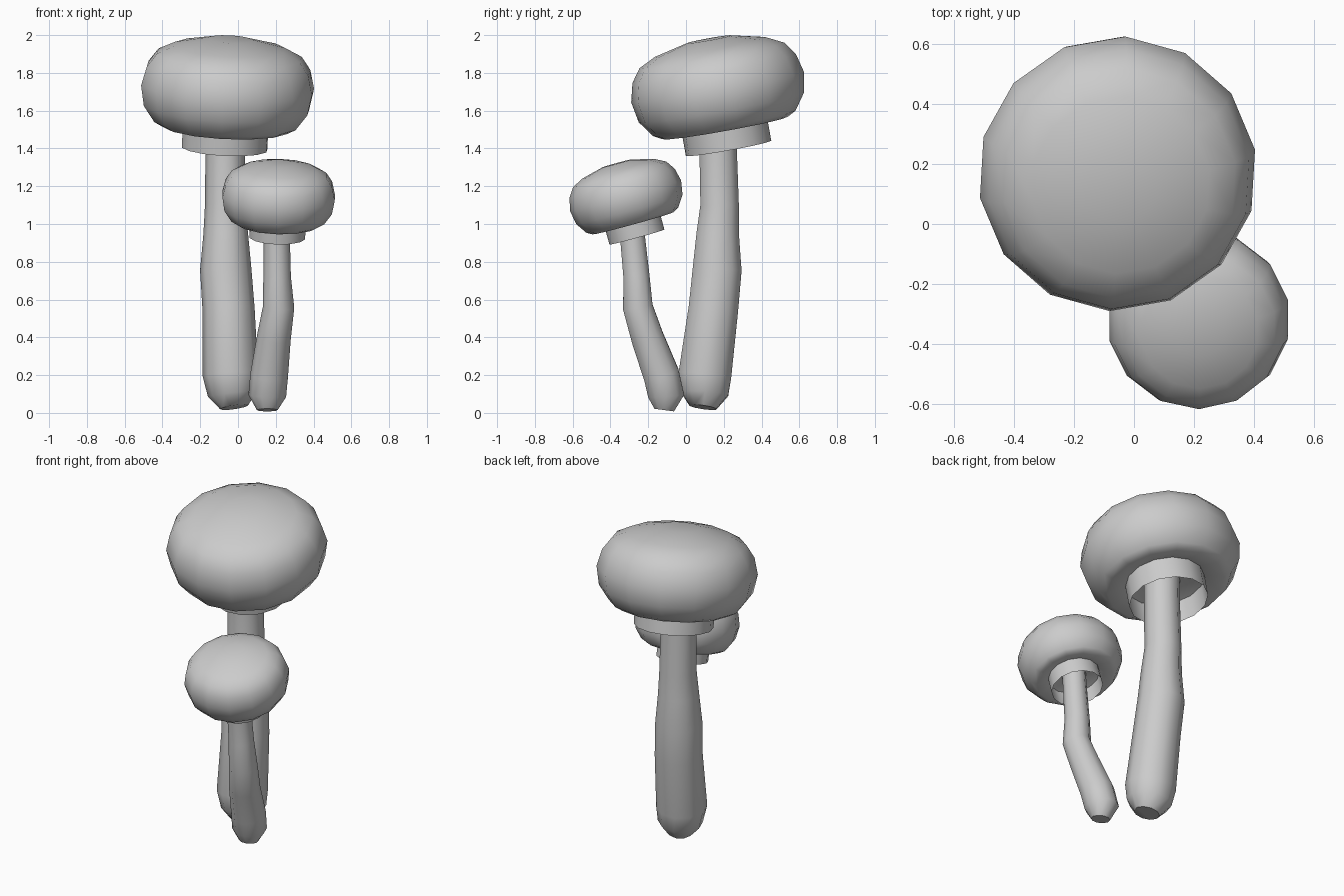
import bpy, bmesh, math
from mathutils import Vector

if "Cube" in bpy.data.objects:
    bpy.data.objects.remove(bpy.data.objects["Cube"])

Z = Vector((0, 0, 1))


def loft(name, rings, segs, phase=0.0, close_start=False, close_end=False):
    """Skin circles given as (centre, axis, radius)."""
    bm = bmesh.new()
    loops = []
    for centre, axis, r in rings:
        q = Z.rotation_difference(Vector(axis).normalized())
        loops.append([bm.verts.new(Vector(centre) + q @ Vector((
            r * math.cos(phase + math.tau * i / segs),
            r * math.sin(phase + math.tau * i / segs), 0))) for i in range(segs)])
    for a, b in zip(loops, loops[1:]):
        for i in range(segs):
            j = (i + 1) % segs
            bm.faces.new((a[i], a[j], b[j], b[i]))
    if close_start:
        bm.faces.new(loops[0][::-1])
    if close_end:
        bm.faces.new(loops[-1])
    bmesh.ops.recalc_face_normals(bm, faces=bm.faces)
    mesh = bpy.data.meshes.new(name)
    bm.to_mesh(mesh)
    bm.free()
    obj = bpy.data.objects.new(name, mesh)
    bpy.context.collection.objects.link(obj)
    bpy.ops.object.select_all(action='DESELECT')
    obj.select_set(True)
    bpy.context.view_layer.objects.active = obj
    bpy.ops.object.shade_smooth_by_angle(angle=math.radians(50))


# cap profile: (radius, height), from inside the underside up to the crown
CAP = [(.10, -.17), (.24, -.19), (.34, -.22), (.385, -.195), (.445, -.11),
       (.465, 0), (.44, .10), (.39, .17), (.30, .215), (.12, .257)]
COLLAR = [(.23, -.33), (.23, -.18)]


def mushroom(label, centre, axis, scale, zscale, phase, stem):
    c, n = Vector(centre), Vector(axis).normalized()

    def lathe(profile):
        return [(c + n * (h * scale * zscale), n, r * scale) for r, h in profile]

    # cap with flat underside, and open collar below it
    loft(label + "_cap", lathe(CAP), 14, math.radians(phase), True, True)
    loft(label + "_collar", lathe(COLLAR), 14, math.radians(phase))

    # bent stem, rings square to its path
    pts = [Vector(p[:3]) for p in stem]
    rings = []
    for i, p in enumerate(pts):
        tangent = pts[min(i + 1, len(pts) - 1)] - pts[max(i - 1, 0)]
        rings.append((p, tangent, stem[i][3]))
    loft(label + "_stem", rings, 10, 0, True, True)


mushroom("large", (-.055, .167, 1.725), (.05, -.18, 1), 1, 1, 87, [
    (-.02, .09, .03, .075), (-.03, .10, .10, .13), (-.04, .10, .20, .147),
    (-.05, .145, .55, .138), (-.065, .165, .76, .136), (-.065, .168, .95, .118),
    (-.068, .178, 1.10, .107), (-.068, .17, 1.40, .104), (-.066, .17, 1.57, .104)])

mushroom("small", (.215, -.32, 1.15), (.03, -.275, 1), .656, 1.05, 13, [
    (.155, -.115, .015, .055), (.155, -.105, .09, .10), (.165, -.13, .20, .10),
    (.19, -.205, .40, .09), (.215, -.255, .56, .083), (.207, -.262, .72, .073),
    (.205, -.285, .95, .069), (.205, -.295, 1.06, .069)])
